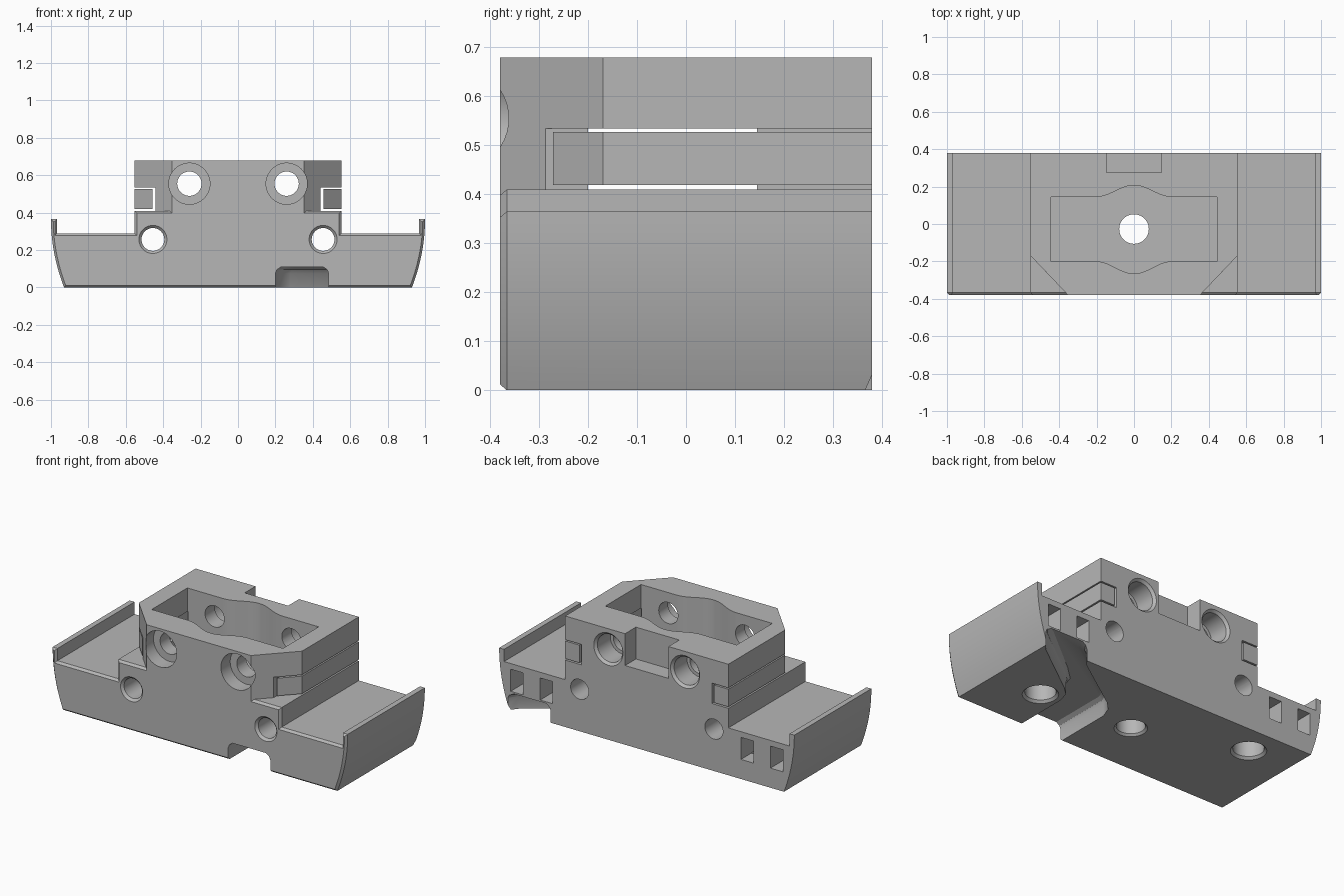
import bpy, bmesh, math
from mathutils import Matrix

cube = bpy.data.objects.get("Cube")
if cube:
    bpy.data.objects.remove(cube, do_unlink=True)

grey = bpy.data.materials.new("plain_grey")
grey.use_nodes = True
tint = (0.47, 0.47, 0.47, 1)
grey.diffuse_color = tint
grey.node_tree.nodes["Principled BSDF"].inputs["Base Color"].default_value = tint


def make(name, bm):
    bmesh.ops.recalc_face_normals(bm, faces=bm.faces[:])
    mesh = bpy.data.meshes.new(name)
    bm.to_mesh(mesh)
    bm.free()
    mesh.materials.append(grey)
    ob = bpy.data.objects.new(name, mesh)
    bpy.context.collection.objects.link(ob)
    return ob


def loft(name, rings):
    """Skin closed rings of equal point count and cap both ends."""
    bm = bmesh.new()
    loops = [[bm.verts.new(p) for p in ring] for ring in rings]
    n = len(loops[0])
    for a, b in zip(loops, loops[1:]):
        for i in range(n):
            j = (i + 1) % n
            bm.faces.new((a[i], a[j], b[j], b[i]))
    bm.faces.new(loops[0])
    bm.faces.new(loops[-1])
    return make(name, bm)


def prism(name, outline, z0, z1):
    return loft(name, [[(x, y, z) for x, y in outline] for z in (z0, z1)])


def box(name, x0, x1, y0, y1, z0, z1):
    return prism(name, [(x0, y0), (x1, y0), (x1, y1), (x0, y1)], z0, z1)


def bore(name, steps, x, other, axis="Y"):
    """Stepped round cutter; steps are (position along axis, radius)."""
    angles = [math.tau * i / 48 for i in range(48)]
    rings = []
    for t, r in steps:
        ring = [(x + r * math.cos(a), other + r * math.sin(a)) for a in angles]
        rings.append([(u, t, v) if axis == "Y" else (u, v, t) for u, v in ring])
    return loft(name, rings)


def select(ob):
    bpy.ops.object.select_all(action="DESELECT")
    ob.select_set(True)
    bpy.context.view_layer.objects.active = ob


def combine(target, tool, operation="DIFFERENCE"):
    select(target)
    mod = target.modifiers.new("cut", "BOOLEAN")
    mod.operation, mod.solver, mod.object = operation, "EXACT", tool
    bpy.ops.object.modifier_apply(modifier=mod.name)
    bpy.data.objects.remove(tool, do_unlink=True)


# Lower body: profile with curved flanks and lips, chamfered at the front
FRONT, BACK, TOP = -0.38, 0.38, 0.68
flank = []
for i in range(13):
    t = i / 12
    flank.append((1 - 0.07 * (1 - t) ** 2, 0.365 * t))
half = flank + [(0.967, 0.365), (0.967, 0.29), (0.553, 0.29), (0.553, 0.41)]
profile = half + [(-x, z) for x, z in reversed(half)]
bm = bmesh.new()
face = bm.faces.new([bm.verts.new((x, FRONT + 0.014, z)) for x, z in profile])
face.normal_update()
if face.normal.y > 0:
    face.normal_flip()
extruded = bmesh.ops.extrude_face_region(bm, geom=[face], use_keep_orig=True)
for v in extruded["geom"]:
    if isinstance(v, bmesh.types.BMVert):
        v.co.y = BACK
bmesh.ops.recalc_face_normals(bm, faces=bm.faces[:])
front = [f for f in bm.faces if f.normal.y < -0.9]
bmesh.ops.inset_region(bm, faces=front, thickness=0.012, depth=0.014,
                       use_even_offset=True)
body = make("carriage_body", bm)

# Upper block with angled front corners
outline = [(0.353, FRONT), (0.553, -0.17), (0.553, BACK)]
outline += [(-x, y) for x, y in reversed(outline)]
combine(body, prism("upper_block", outline, 0.3, TOP), "UNION")

# Central pocket with bulged long walls
wave = [0.2 - 0.4 * i / 20 for i in range(21)]


def swell(x):
    return 0.5 + 0.5 * math.cos(math.pi * x / 0.2)


pocket = [(0.445, -0.2), (0.445, 0.145)]
pocket += [(x, 0.145 + 0.062 * swell(x)) for x in wave]
pocket += [(-0.445, 0.145), (-0.445, -0.2)]
pocket += [(-x, -0.2 - 0.066 * swell(x)) for x in wave]
combine(body, prism("pocket_cutter", pocket, 0.35, 0.8))

# Rear notch
combine(body, box("notch_cutter", -0.147, 0.147, 0.275, 0.5, 0.485, 0.8))

# Winding cable channel in the underside, narrowed at its ceiling
def channel_ring(inset, z):
    s = inset
    right = [(0.2 + s, -0.5), (0.2 + s, -0.02), (0.225 + s, 0.05),
             (0.28 + s, 0.105 - s), (0.62 + s, 0.34 - s), (0.66 + s, 0.39),
             (0.66 + s, 0.5)]
    left = [(0.95 - s, 0.5), (0.95 - s, 0.39), (0.9 - s, 0.33 + s),
            (0.56, 0.08 + s), (0.505 - s, 0.03), (0.485 - s, -0.04),
            (0.485 - s, -0.5)]
    return [(x, y, z) for x, y in right + left]


combine(body, loft("channel_cutter", [
    channel_ring(0, -0.1), channel_ring(0, 0.075), channel_ring(0.008, 0.095),
    channel_ring(0.03, 0.11)]))

for s in (-1, 1):
    # Upper screw bores: wide front counterbore, chamfered rear counterbore
    combine(body, bore("upper_bore", [
        (-0.5, 0.11), (-0.29, 0.11), (-0.29, 0.065), (0.24, 0.065),
        (0.24, 0.085), (0.365, 0.085), (0.381, 0.1), (0.5, 0.1)],
        s * 0.26, 0.555))
    # Lower through holes with a front chamfer
    combine(body, bore("lower_bore", [
        (-0.5, 0.076), (-0.381, 0.076), (-0.366, 0.061), (0.5, 0.061)],
        s * 0.455, 0.257))
    # Rectangular sockets in the rear face
    for x in (0.68, 0.88):
        combine(body, box("socket_cutter", s * x - 0.042, s * x + 0.042,
                          0.18, 0.5, 0.12, 0.255))
    # Side slot and the loose strip lying in it
    lo, hi = sorted((s * 0.442, s * 0.7))
    combine(body, box("slot_cutter", lo, hi, -0.5, 0.5, 0.41, 0.535))
    strip = [(s * x, y) for x, y in
             [(0.456, -0.272), (0.553, -0.17), (0.553, BACK), (0.456, BACK)]]
    prism("slot_strip_left" if s > 0 else "slot_strip_right", strip, 0.419, 0.527)

# Underside holes: one through to the pocket, two blind
combine(body, bore("centre_hole", [
    (-0.1, 0.092), (-0.001, 0.092), (0.012, 0.079), (0.45, 0.079)],
    0, -0.027, "Z"))
for x, y in ((0.61, -0.06), (-0.645, 0.195)):
    combine(body, bore("blind_hole", [
        (-0.1, 0.1), (-0.001, 0.1), (0.014, 0.085), (0.12, 0.085)], x, y, "Z"))

select(body)
bpy.ops.object.shade_smooth_by_angle(angle=math.radians(28))
